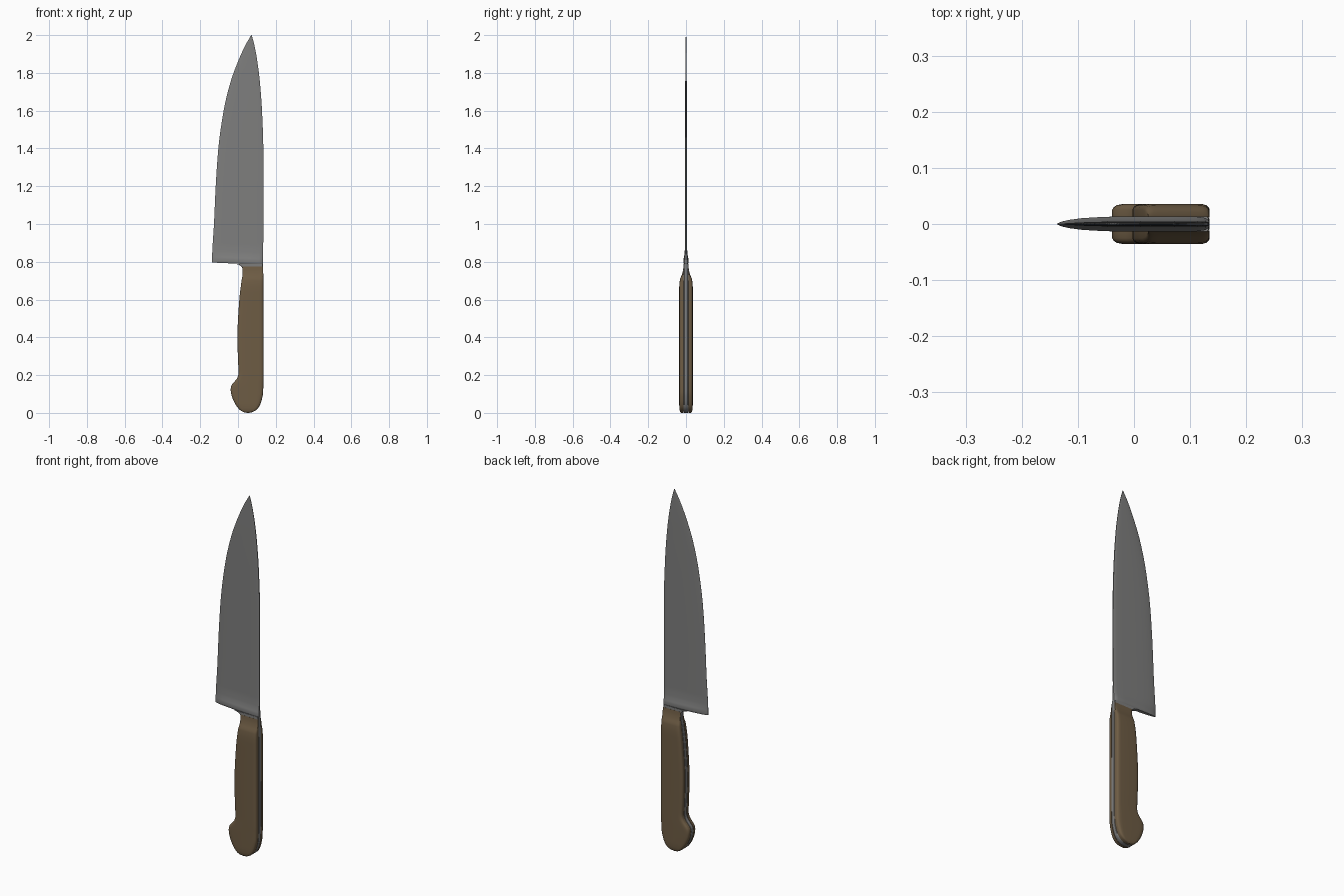
import bpy, bmesh, math

if "Cube" in bpy.data.objects:
    bpy.data.objects.remove(bpy.data.objects["Cube"])


def material(name, rgb):
    m = bpy.data.materials.new(name)
    m.diffuse_color = (*rgb, 1)
    m.use_nodes = True
    m.node_tree.nodes["Principled BSDF"].inputs["Base Color"].default_value = m.diffuse_color
    return m


steel = material("steel", (0.21, 0.21, 0.208))
wood = material("brown wood", (0.155, 0.107, 0.058))


def curve(pts):
    """Monotone smooth curve through (z, value) points."""
    n = len(pts)
    d = [(pts[i + 1][1] - pts[i][1]) / (pts[i + 1][0] - pts[i][0]) for i in range(n - 1)]
    m = [d[0]] + [2 * a * b / (a + b) if a * b > 0 else 0 for a, b in zip(d, d[1:])] + [d[-1]]

    def f(z):
        i = max(0, min(n - 2, sum(1 for p in pts if p[0] <= z) - 1))
        h = pts[i + 1][0] - pts[i][0]
        t = max(0, min(1, (z - pts[i][0]) / h))
        return (pts[i][1] * (1 + 2 * t) * (1 - t) ** 2 + h * m[i] * t * (1 - t) ** 2
                + pts[i + 1][1] * t * t * (3 - 2 * t) + h * m[i + 1] * t * t * (t - 1))
    return f


def loft(name, mat, zs, left, right, half, section, y0=0.0, tilt=lambda z: 0.0, angle=35):
    """Stack section rings (u across the width, v through the thickness) along z."""
    bm = bmesh.new()
    rings = []
    for z in zs:
        l, r, h = left(z), right(z), half(z)
        rings.append([bm.verts.new((l + (r - l) * u, y0 + (h - y0) * v, z + tilt(z) * (1 - u)))
                      for u, v in section])
    n = len(section)
    for a, b in zip(rings, rings[1:]):
        for i in range(n):
            j = (i + 1) % n
            bm.faces.new((a[i], a[j], b[j], b[i]))
    bm.faces.new(rings[0])
    bm.faces.new(rings[-1])
    bmesh.ops.recalc_face_normals(bm, faces=bm.faces)
    me = bpy.data.meshes.new(name)
    bm.to_mesh(me)
    bm.free()
    me.materials.append(mat)
    ob = bpy.data.objects.new(name, me)
    bpy.context.collection.objects.link(ob)
    bpy.ops.object.select_all(action='DESELECT')
    ob.select_set(True)
    bpy.context.view_layer.objects.active = ob
    bpy.ops.object.shade_smooth_by_angle(angle=math.radians(angle))
    return ob


def two_sided(profile):
    return profile + [(u, -v) for u, v in reversed(profile)]


def steps(a, b, n, power=1.0):
    return [a + (b - a) * (i / n) ** power for i in range(n + 1)]


# Handle outline, shared by the tang and the wooden scales
h_left = curve([(0, .048), (.004, .03), (.015, .011), (.04, -.010), (.07, -.026), (.10, -.036),
                (.125, -.039), (.145, -.035), (.165, -.019), (.185, -.004), (.21, .003),
                (.28, 0), (.4, -.003), (.6, .007), (.7, .019), (.74, .025), (.762, .024),
                (.775, .018), (.784, .005), (.789, -.015)])
h_right = curve([(0, .056), (.004, .075), (.015, .096), (.035, .113), (.07, .126), (.11, .133),
                 (.2, .135), (.7, .134), (.79, .133)])
rows = steps(0, .22, 30, 1.8) + steps(.22, .70, 16)[1:]

# Full steel tang with the fillet running into the heel
loft("tang_and_bolster", steel, rows + steps(.70, .789, 18)[1:], h_left, h_right,
     curve([(0, .010), (.01, .012), (.74, .012), (.789, .013)]),
     two_sided([(0, .75), (.02, 1), (.98, 1), (1, .75)]))

# Wooden scales on both sides of the tang
scale_half = curve([(0, .026), (.008, .032), (.025, .035), (.05, .036), (.66, .036), (.70, .033),
                    (.735, .021), (.755, .016), (.775, .0132)])
wood_h_left = lambda z: h_left(min(z, .75))
scales = loft("handle_scales", wood, rows + steps(.70, .775, 12)[1:], wood_h_left, h_right,
              scale_half,
              [(0, 0), (0, .55), (.015, .74), (.045, .89), (.10, .975), (.18, 1), (.5, 1),
               (.82, 1), (.90, .975), (.955, .89), (.985, .74), (1, .55), (1, 0)], y0=.012)
mirror = scales.modifiers.new("both sides", 'MIRROR')
mirror.use_axis = (False, True, False)

# Blade: straight spine, curved cutting edge, thick lip at the heel
b_left = curve([(.784, -.137), (.80, -.137), (1.0, -.127), (1.2, -.118), (1.4, -.104),
                (1.6, -.076), (1.75, -.040), (1.87, .004), (1.95, .041), (2.0, .070)])
b_right = curve([(.784, .133), (1.2, .135), (1.4, .134), (1.6, .127), (1.75, .116),
                 (1.87, .101), (1.95, .086), (2.0, .0725)])
b_half = curve([(.784, .0095), (.792, .0135), (.806, .0135), (.822, .0105), (.845, .0072),
                (.89, .0052), (1.4, .0048), (1.8, .0038), (2.0, .0012)])
loft("blade", steel, steps(.784, .90, 20) + steps(.90, 1.7, 20)[1:] + steps(1.7, 2.0, 20)[1:],
     b_left, b_right, b_half,
     two_sided([(0, .06), (.03, .32), (.08, .55), (.17, .78), (.32, .95), (.5, 1), (.75, 1),
                (.92, .97), (.98, .8), (1, .5)]),
     tilt=lambda z: .012 * max(0, 1 - (z - .784) / .3))
